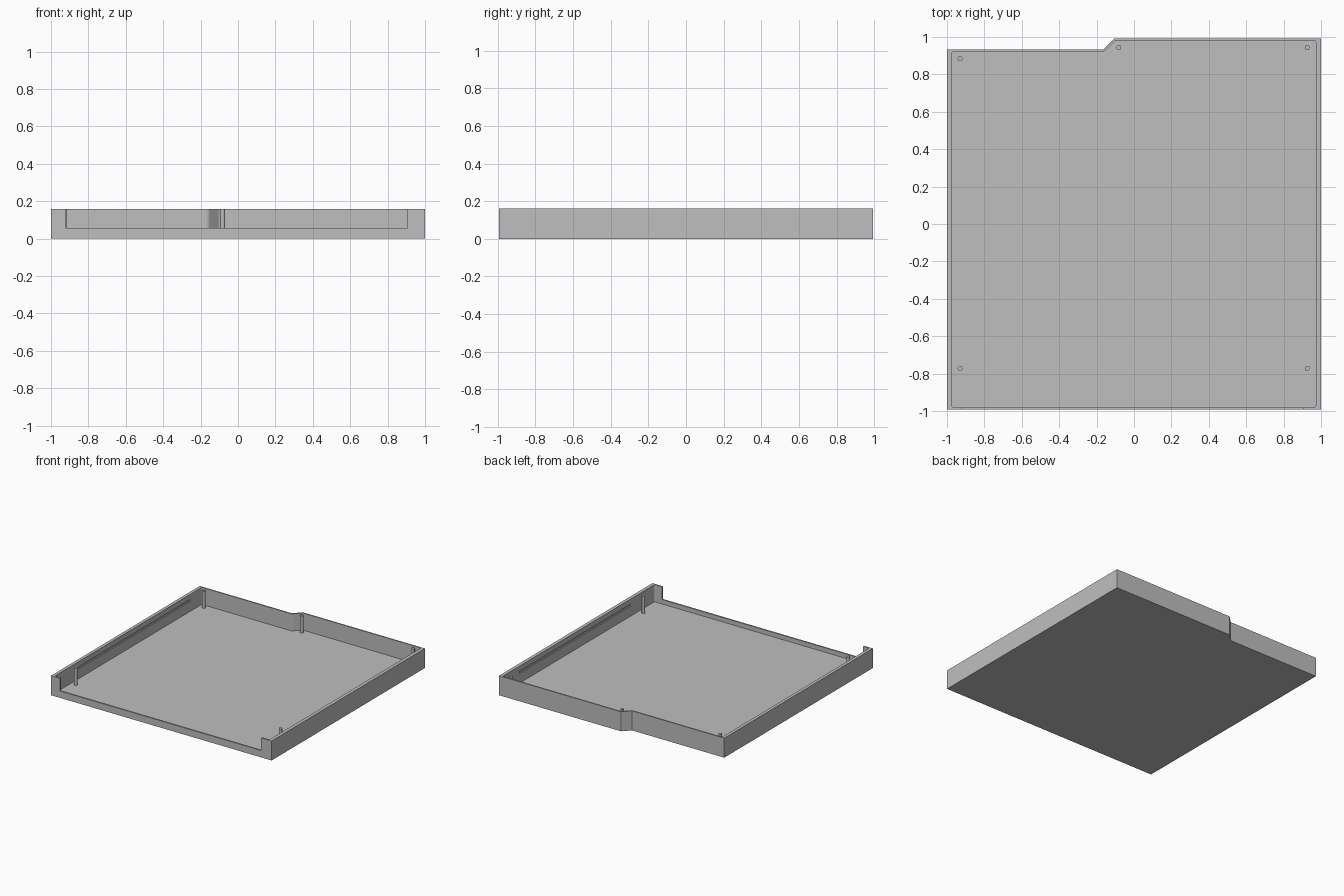
import bpy
import bmesh

if "Cube" in bpy.data.objects:
    bpy.data.objects.remove(bpy.data.objects["Cube"], do_unlink=True)

HEIGHT = 0.16
FLOOR = 0.02

# Single plain grey
grey = bpy.data.materials.new("light grey plastic")
grey.use_nodes = True
colour = (0.52, 0.52, 0.52, 1)
grey.diffuse_color = colour
grey.node_tree.nodes["Principled BSDF"].inputs["Base Color"].default_value = colour


def prism(name, outline, z0, z1, fillet=0):
    """Extrude a flat outline upwards, optionally rounding its upright edges."""
    bm = bmesh.new()
    base = bm.faces.new([bm.verts.new((x, y, z0)) for x, y in outline])
    top = bmesh.ops.extrude_face_region(bm, geom=[base])["geom"]
    verts = [v for v in top if isinstance(v, bmesh.types.BMVert)]
    bmesh.ops.translate(bm, verts=verts, vec=(0, 0, z1 - z0))
    if fillet:
        upright = [e for e in bm.edges
                   if abs(e.verts[0].co.z - e.verts[1].co.z) > 0.001]
        bmesh.ops.bevel(bm, geom=upright, offset=fillet, segments=4,
                        profile=0.5, affect='EDGES')
    bmesh.ops.recalc_face_normals(bm, faces=bm.faces)
    mesh = bpy.data.meshes.new(name)
    bm.to_mesh(mesh)
    bm.free()
    mesh.materials.append(grey)
    obj = bpy.data.objects.new(name, mesh)
    bpy.context.collection.objects.link(obj)
    return obj


def block(name, x0, x1, y0, y1, z0, z1):
    return prism(name, [(x0, y0), (x1, y0), (x1, y1), (x0, y1)], z0, z1)


def carve(target, cutter):
    """Cut one solid out of another and discard the cutter."""
    cutter.hide_render = True
    mod = target.modifiers.new("cut", 'BOOLEAN')
    mod.operation = 'DIFFERENCE'
    mod.solver = 'EXACT'
    mod.object = cutter
    bpy.context.view_layer.objects.active = target
    bpy.ops.object.modifier_apply(modifier=mod.name)
    bpy.data.objects.remove(cutter, do_unlink=True)


# Tray body with the stepped back edge
tray = prism("tray", [(-1, -0.993), (1, -0.993), (1, 0.993), (-0.105, 0.993),
                      (-0.165, 0.933), (-1, 0.933)], 0, HEIGHT)

# Hollow interior with small corner fillets
carve(tray, prism("cavity", [(-0.974, -0.98), (0.972, -0.98), (0.972, 0.982),
                             (-0.099, 0.982), (-0.159, 0.922), (-0.974, 0.922)],
                  FLOOR, HEIGHT + 0.1, fillet=0.01))

# Wide opening in the front wall
carve(tray, block("front_opening", -0.92, 0.905, -1.1, -0.97, 0.056, HEIGHT + 0.1))

# Long snap grooves inside both side walls
for x in (-0.974, 0.972):
    carve(tray, block("groove", x - 0.01, x + 0.01, -0.67, 0.77, 0.1, 0.118))

# Slim upright pins
pins = {"front_right_pin": (-0.93, -0.772), "front_left_pin": (0.926, -0.772),
        "back_right_pin": (-0.93, 0.884), "back_left_pin": (0.926, 0.944),
        "step_pin": (-0.082, 0.944)}
for name, (x, y) in pins.items():
    bpy.ops.mesh.primitive_cylinder_add(
        vertices=24, radius=0.013, depth=HEIGHT - FLOOR + 0.005,
        location=(x, y, (HEIGHT + FLOOR - 0.005) / 2))
    pin = bpy.context.object
    pin.name = name
    pin.data.materials.append(grey)
    bpy.ops.object.shade_smooth_by_angle()
